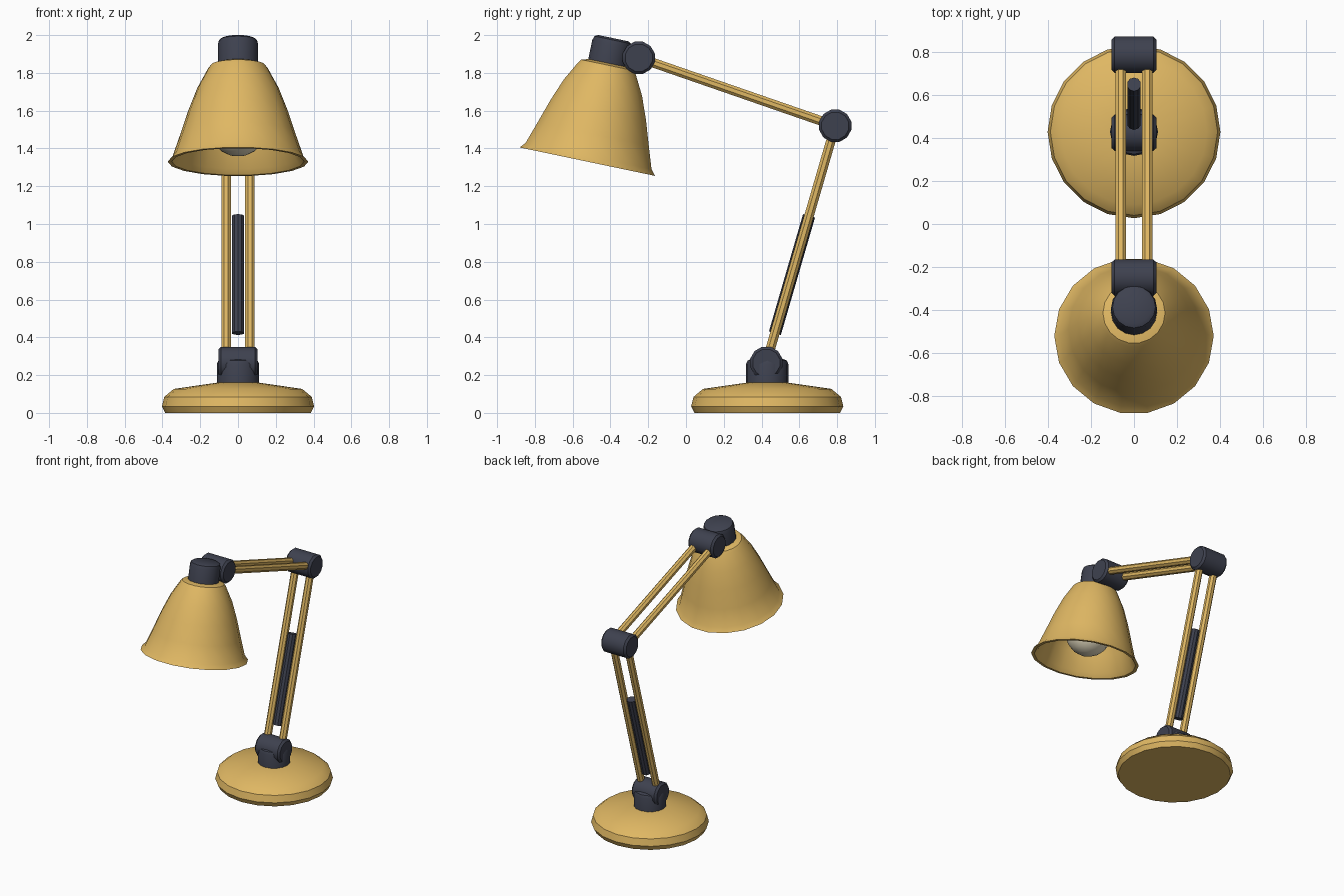
import bpy, bmesh, math
from mathutils import Vector, Matrix

if "Cube" in bpy.data.objects:
    bpy.data.objects.remove(bpy.data.objects["Cube"])


def material(name, rgb):
    m = bpy.data.materials.new(name)
    m.diffuse_color = (*rgb, 1)
    m.use_nodes = True
    m.node_tree.nodes["Principled BSDF"].inputs["Base Color"].default_value = m.diffuse_color
    return m


YELLOW = material("mustard yellow", (0.74, 0.475, 0.125))
DARK = material("dark slate", (0.048, 0.053, 0.078))
CREAM = material("warm cream", (0.87, 0.80, 0.60))


def lathe(name, profile, sides, mat, origin=(0, 0, 0), axis=(0, 0, 1), turn=0.0, angle=35):
    """Revolve (radius, height) points about an axis through origin."""
    bm = bmesh.new()
    rings = []
    for r, h in profile:
        if r < 1e-6:
            rings.append([bm.verts.new((0, 0, h))] * sides)
        else:
            rings.append([bm.verts.new((r * math.cos(turn + 2 * math.pi * i / sides),
                                        r * math.sin(turn + 2 * math.pi * i / sides), h))
                          for i in range(sides)])
    for a, b in zip(rings, rings[1:]):
        for i in range(sides):
            j = (i + 1) % sides
            bm.faces.new(list(dict.fromkeys((a[i], a[j], b[j], b[i]))))
    bmesh.ops.recalc_face_normals(bm, faces=bm.faces)
    rot = Vector((0, 0, 1)).rotation_difference(Vector(axis)).to_matrix().to_4x4()
    bm.transform(Matrix.Translation(origin) @ rot)
    mesh = bpy.data.meshes.new(name)
    bm.to_mesh(mesh)
    bm.free()
    mesh.materials.append(mat)
    ob = bpy.data.objects.new(name, mesh)
    bpy.context.collection.objects.link(ob)
    bpy.ops.object.select_all(action='DESELECT')
    bpy.context.view_layer.objects.active = ob
    ob.select_set(True)
    bpy.ops.object.shade_smooth_by_angle(angle=math.radians(angle))
    return ob


def rod(name, a, b, radius, sides, mat, bevel=0.0):
    """Solid cylinder from a to b with optional chamfered ends."""
    a, b = Vector(a), Vector(b)
    n = (b - a).length
    prof = [(0, 0), (radius - bevel, 0), (radius, bevel),
            (radius, n - bevel), (radius - bevel, n), (0, n)]
    if not bevel:
        prof = [(0, 0), (radius, 0), (radius, n), (0, n)]
    return lathe(name, prof, sides, mat, a, (b - a).normalized(), math.pi / sides)


# Joint centres in the side plane
low = Vector((0, 0.425, 0.265))
elbow = Vector((0, 0.79, 1.52))
top = Vector((0, -0.25, 1.88))

# Base dish and stem
lathe("base", [(0, 0), (0.385, 0), (0.403, 0.035), (0.39, 0.085), (0.34, 0.127),
               (0.11, 0.16), (0, 0.16)], 20, YELLOW, (0, 0.43, 0))
lathe("stem", [(0, 0.13), (0.112, 0.13), (0.112, 0.258), (0.104, 0.277), (0.085, 0.285),
               (0, 0.285)], 16, DARK, (0, 0.43, 0))

# Pivot barrels
for name, c in (("lower_joint", low), ("elbow_joint", elbow), ("head_joint", top)):
    rod(name, c - Vector((0.104, 0, 0)), c + Vector((0.104, 0, 0)), 0.088, 12, DARK, 0.014)

# Paired arm bars
for side, x in (("left", -0.0625), ("right", 0.0625)):
    off = Vector((x, 0, 0))
    rod("lower_arm_" + side, low + off, elbow + off, 0.027, 8, YELLOW)
    rod("upper_arm_" + side, elbow + off, top + off, 0.027, 8, YELLOW)

# Spring between the lower bars
rod("spring", low.lerp(elbow, 0.125), low.lerp(elbow, 0.62), 0.033, 10, DARK)

# Tilted head: shade, cap and bulb share one axis
tilt = math.radians(11.85)
axis = Vector((0, math.sin(tilt), math.cos(tilt)))
rim = Vector((0, -0.522, 1.33))
lathe("shade", [(0, 0.535), (0.10, 0.535), (0.145, 0.522), (0.158, 0.505), (0.215, 0.40),
                (0.262, 0.28), (0.305, 0.15), (0.346, 0.03), (0.372, 0), (0.35, 0),
                (0.328, 0.03), (0.287, 0.15), (0.244, 0.28), (0.197, 0.40),
                (0.14, 0.505), (0, 0.51)], 18, YELLOW, rim, axis)
lathe("cap", [(0, 0.515), (0.107, 0.515), (0.107, 0.635), (0.10, 0.658), (0.082, 0.668),
              (0, 0.668)], 16, DARK, rim, axis)
R, N = 0.158, 10
lathe("bulb", [(R * math.sin(math.pi * i / N) if 0 < i < N else 0,
                0.19 - R * math.cos(math.pi * i / N)) for i in range(N + 1)],
      16, CREAM, rim, axis)
rod("bulb_socket", rim + axis * 0.32, rim + axis * 0.515, 0.06, 12, DARK)
